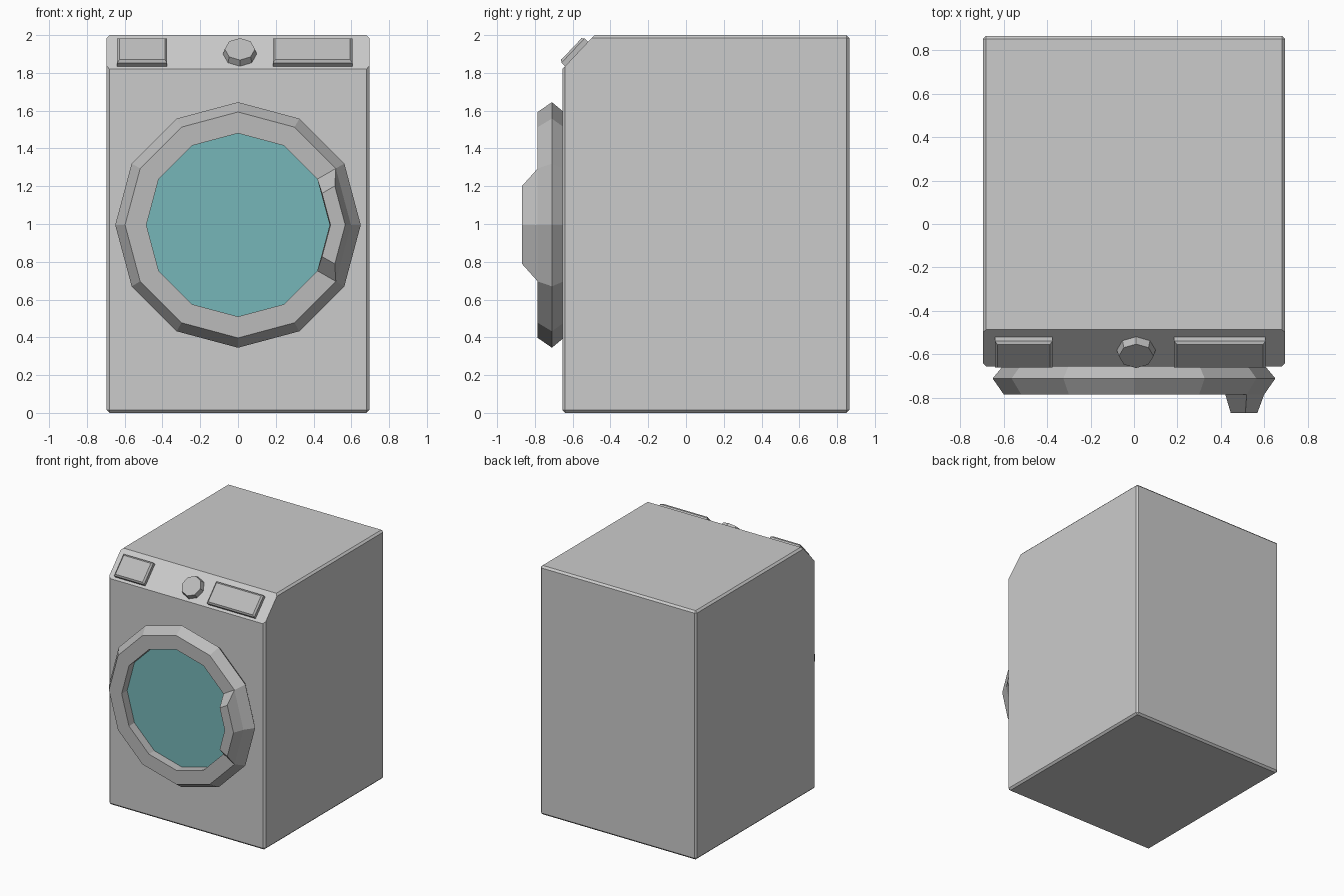
import bpy, bmesh
from math import sin, cos, tau
from mathutils import Vector, Matrix

if "Cube" in bpy.data.objects:
    bpy.data.objects.remove(bpy.data.objects["Cube"])


def colour(name, rgb):
    mat = bpy.data.materials.new(name)
    mat.diffuse_color = (*rgb, 1)
    mat.use_nodes = True
    mat.node_tree.nodes["Principled BSDF"].inputs["Base Color"].default_value = mat.diffuse_color
    return mat


trim = colour("dark_trim", (0.5, 0.5, 0.5))
teal = colour("teal_glass", (0.18, 0.47, 0.48))


def finish(name, bm, mat=None):
    bmesh.ops.recalc_face_normals(bm, faces=bm.faces)
    mesh = bpy.data.meshes.new(name)
    bm.to_mesh(mesh)
    bm.free()
    obj = bpy.data.objects.new(name, mesh)
    bpy.context.collection.objects.link(obj)
    if mat:
        mesh.materials.append(mat)
    return obj


def box(size, centre):
    bm = bmesh.new()
    bmesh.ops.create_cube(bm, size=1, matrix=Matrix.Translation(centre) @ Matrix.Diagonal((*size, 1)))
    return bm


# Cabinet: bevelled box with its top front corner sliced off
low, high = Vector((0, -0.655, 1.82)), Vector((0, -0.485, 2.0))
slope = (high - low).normalized()
normal = Vector((1, 0, 0)).cross(slope)
bm = box((1.39, 1.52, 2.0), (0, 0.105, 1.0))
bmesh.ops.bevel(bm, geom=bm.edges[:], offset=0.015, segments=1, affect='EDGES')
cut = bmesh.ops.bisect_plane(bm, geom=bm.verts[:] + bm.edges[:] + bm.faces[:],
                             plane_co=low, plane_no=normal, clear_outer=True)
bmesh.ops.contextual_create(bm, geom=[e for e in cut['geom_cut'] if isinstance(e, bmesh.types.BMEdge)])
finish("cabinet", bm)

# Door ring: 12-sided lathe of a profile of (radius, y)
SIDES, DOOR_Z = 12, 0.995
profile = [(0.60, -0.65), (0.65, -0.71), (0.598, -0.785), (0.485, -0.785), (0.485, -0.70)]


def loop(bm, r, y):
    return [bm.verts.new((r * cos(tau * i / SIDES), y, DOOR_Z + r * sin(tau * i / SIDES)))
            for i in range(SIDES)]


bm = bmesh.new()
loops = [loop(bm, r, y) for r, y in profile]
for a, b in zip(loops, loops[1:]):
    for i in range(SIDES):
        j = (i + 1) % SIDES
        bm.faces.new((a[i], a[j], b[j], b[i]))
bmesh.ops.recalc_face_normals(bm, faces=bm.faces)

# Door handle: two front ring faces pulled out and tapered
grip = [f for f in bm.faces if f.calc_center_median().y < -0.78 and f.calc_center_median().x > 0.48]
ext = bmesh.ops.extrude_face_region(bm, geom=grip)
pivot = Vector((0.5, 0, DOOR_Z))
for v in (g for g in ext['geom'] if isinstance(g, bmesh.types.BMVert)):
    v.co = pivot + (v.co - pivot) * 0.69
    v.co.y = -0.868
bmesh.ops.delete(bm, geom=[f for f in grip if f.is_valid], context='FACES_ONLY')
finish("door_ring", bm, trim)

# Door glass
bm = bmesh.new()
bm.faces.new(loop(bm, 0.487, -0.715))
finish("door_glass", bm, teal)

# Controls, built flat and laid on the sloped panel
mid = (low + high) / 2 - slope * 0.014
panel = Matrix((Vector((1, 0, 0)), slope, normal)).transposed().to_4x4()
panel.translation = mid

for name, x0, x1 in (("detergent_drawer", -0.64, -0.375), ("display_panel", 0.185, 0.605)):
    bm = box((x1 - x0, 0.178, 0.05), ((x0 + x1) / 2, 0, 0.013))
    rim = [e for e in bm.edges if all(v.co.z > 0.03 for v in e.verts)]
    bmesh.ops.bevel(bm, geom=rim, offset=0.012, segments=1, affect='EDGES')
    finish(name, bm, trim).matrix_world = panel

bm = bmesh.new()
bmesh.ops.create_cone(bm, cap_ends=True, segments=8, radius1=0.092, radius2=0.08, depth=0.05,
                      matrix=Matrix.Translation((0.01, 0, 0.013)))
finish("dial", bm, trim).matrix_world = panel
